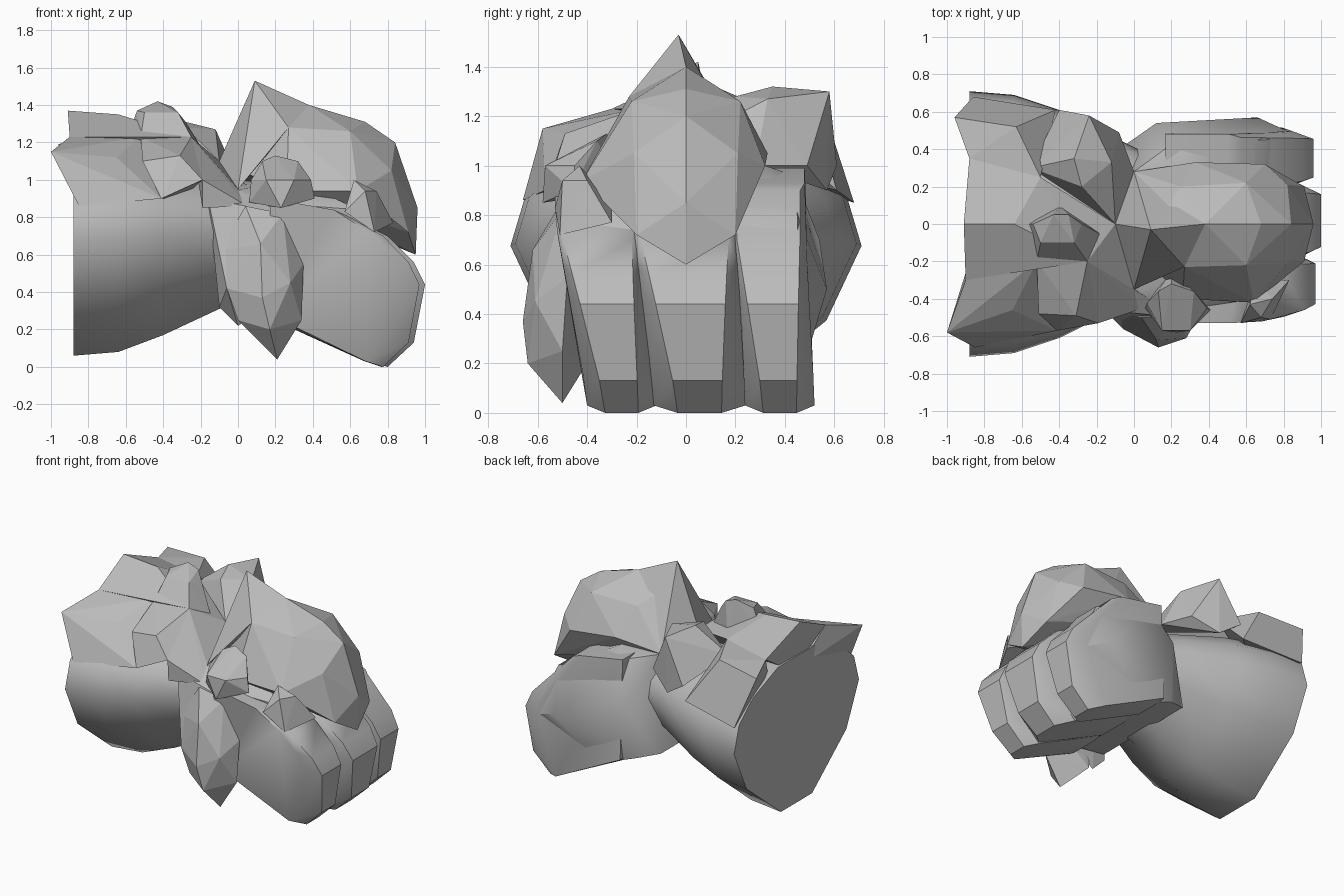
import bpy, bmesh, math

default_cube = bpy.data.objects.get("Cube")
if default_cube:
    bpy.data.objects.remove(default_cube, do_unlink=True)

# One stone colour for everything
stone = bpy.data.materials.new("stone_grey")
stone.use_nodes = True
GREY = (.5, .5, .5, 1)
stone.diffuse_color = GREY
stone.node_tree.nodes["Principled BSDF"].inputs["Base Color"].default_value = GREY


def finish(bm, name, smooth_angle=None):
    """Turn a bmesh into a named stone object, flat or smooth by angle."""
    bmesh.ops.recalc_face_normals(bm, faces=bm.faces[:])
    mesh = bpy.data.meshes.new(name)
    bm.to_mesh(mesh)
    bm.free()
    mesh.materials.append(stone)
    obj = bpy.data.objects.new(name, mesh)
    bpy.context.collection.objects.link(obj)
    if smooth_angle:
        bpy.ops.object.select_all(action="DESELECT")
        obj.select_set(True)
        bpy.context.view_layer.objects.active = obj
        bpy.ops.object.shade_smooth_by_angle(angle=math.radians(smooth_angle))
    return obj


def rock(name, points, smooth_angle=None):
    """Chipped boulder: the convex hull of a few corner points."""
    bm = bmesh.new()
    verts = [bm.verts.new(p) for p in points]
    result = bmesh.ops.convex_hull(bm, input=verts)
    spare = {g for g in result["geom_interior"] + result["geom_unused"]
             if isinstance(g, bmesh.types.BMVert)}
    bmesh.ops.delete(bm, geom=list(spare), context="VERTS")
    bmesh.ops.dissolve_limit(bm, angle_limit=math.radians(2),
                             verts=bm.verts[:], edges=bm.edges[:])
    return finish(bm, name, smooth_angle)


def loft(name, rings, smooth_angle):
    """Skin a row of equal closed rings and cap both ends."""
    bm = bmesh.new()
    rows = [[bm.verts.new(p) for p in ring] for ring in rings]
    count = len(rows[0])
    for row, following in zip(rows, rows[1:]):
        for i in range(count):
            j = (i + 1) % count
            bm.faces.new((row[i], row[j], following[j], following[i]))
    bm.faces.new(rows[0])
    bm.faces.new(rows[-1])
    return finish(bm, name, smooth_angle)


def pair(x, y, z):
    """The same corner on the front and the back side."""
    return [(x, -y, z), (x, y, z)]


def mix(start, end, factor):
    return start + (end - start) * factor


# Forearm: half profile mirrored across y, tapering along x to the wrist
half = [(.25, 0), (.8, .28), (1, .55), (.92, .72), (.7, .84), (.3, .94)]
profile = half + [(-y, z) for y, z in reversed(half)]
rings = []
for x, width, low, high in [(-.88, .71, .06, 1.18), (-.64, .69, .08, 1.18),
                            (-.4, .61, .17, 1.14), (-.1, .46, .31, 1.06), (.1, .36, .38, 1)]:
    rings.append([(x, y * width, mix(low, high, z)) for y, z in profile])
loft("forearm", rings, 50)

# Corners shared by neighbouring stones
rim_front = (-.9, -.3, 1.23)
rim_top = (-.91, 0, 1.37)
rim_back = (-.88, .35, 1.22)
step_outer = (-.52, -.2, 1.23)
step_inner = (-.25, -.2, 1.23)
step_back = (-.5, .25, 1.23)
slab_foot = (-.41, -.57, .9)
wrist_front = (-.19, -.53, 1)
wrist_seam = (-.17, -.34, 1.04)
wrist_top = (-.1, 0, 1.1)
wrist_back = (0, .28, 1)
crest_foot = (0, -.35, .95)
crest_end = (.38, 0, 1.4)
crest_side = (.27, -.23, 1.28)
arm_core = (-.4, 0, 1)

# Slabs lying along the top of the forearm, with pointed outer corners
rock("arm_front_slab", [rim_front, step_outer, slab_foot, arm_core, (-1, -.58, 1.15),
                        (-.85, -.66, .86), (-.65, -.46, 1.12), (-.85, -.1, 1)])
rock("arm_top_slab", [rim_top, rim_front, rim_back, step_outer, step_inner, step_back,
                      wrist_top, arm_core, (-.64, 0, 1.35), (-.85, 0, 1)])
rock("arm_back_slab", [rim_back, step_back, (-.96, .57, 1.19), (-.86, .68, .85),
                       (-.63, .52, 1.22), (-.42, .61, .9), (-.8, .2, 1)])

# Loose boulders around the forearm
rock("arm_crest_boulder", [step_outer, step_inner, (-.54, 0, 1.37), (-.43, .05, 1.42),
                           (-.35, .05, 1.39), (-.28, 0, 1.31), (-.5, -.1, 1.36),
                           (-.32, -.1, 1.36), (-.15, -.07, 1.1), (-.6, 0, 1.2),
                           (-.4, .1, 1.15)])
rock("arm_front_boulder", [step_outer, step_inner, slab_foot, wrist_front, wrist_seam,
                           (-.51, -.48, 1.1), (-.31, -.49, 1.13), (-.3, -.2, .9)])
rock("arm_back_boulder", [wrist_back, wrist_top, (-.24, .58, 1.3), (-.4, .61, 1),
                          (-.32, .35, 1.32), (-.28, .2, 1.28), (-.08, .49, 1),
                          (-.12, .33, 1.27), (-.25, .57, .9), (-.55, .3, 1.15)])
rock("wrist_slab", [wrist_front, wrist_seam, wrist_top, crest_foot, step_inner,
                    (-.19, -.52, .85), (.05, -.45, .86), (0, .1, .9)])

# Palm filling the space behind the fingers
rock("palm", pair(-.08, .4, .35) + pair(.3, .32, 1) + pair(.75, .3, .2) + [
    wrist_back, (-.1, -.35, .93), (.12, .54, .7), (.22, .44, .96), (.08, .47, .3),
    (.66, .57, .5), (.9, .46, .4), (.7, .45, .8), (.35, .48, .2), (.3, -.4, .3),
    (.25, -.46, .87), (.65, -.4, .84)], 40)


def finger(name, top, bottom, reach, crown):
    """Curled finger: an arched strip whose sides run from top to bottom y."""
    arch = [(.2, .25), (.2, crown), (.6, crown - .06), (.8, .7), (.94, .56), (1, .44),
            (.94, .13), (.8, 0), (.55, .12)]
    points = []
    for side in (0, 1):
        for x, z in arch:
            down = min(max(.75 - z, 0) * 1.4, 1)
            edge = mix(top[side], bottom[side], down)
            other = mix(top[1 - side], bottom[1 - side], down)
            points.append((x * reach, mix(edge, other, .06 + .2 * down), z))
            points.append((x * reach * .88, edge, z + .03))
    rock(name, points, 35)


finger("front_finger", (-.53, -.2), (-.4, -.12), .97, .87)
finger("middle_finger", (-.22, .2), (-.13, .24), 1, .86)
finger("back_finger", (.18, .48), (.24, .52), .96, .96)

# Back of the hand: a domed boulder with a raised crest
rock("hand_back", pair(.6, .22, 1.26) + pair(.82, .21, 1.05) + pair(.91, .2, .72) + [
    crest_end, crest_side, wrist_top, wrist_back, (.12, 0, 1.36), (.68, 0, 1.31),
    (.84, 0, 1.2), (.96, 0, .85), (.95, 0, .6), (.25, .2, 1.25), (.33, .33, 1.05),
    (.7, .32, 1), (.26, -.4, .94), (.64, -.42, .94)])
rock("hand_crest", [crest_end, crest_side, crest_foot, wrist_top, wrist_back,
                    (.09, -.03, 1.53), (.15, -.12, 1.32), (.25, .1, 1.3)])

# Thumb hanging down the front, with its knuckle stone
thumb_side = (-.06, -.56, .42)
thumb_crook = (.24, -.5, .82)
rock("thumb_base", [crest_foot, thumb_side, thumb_crook, (-.16, -.46, .9),
                    (-.1, -.42, .32), (0, -.42, .22), (.28, -.42, .4), (-.1, -.5, .65)])
rock("thumb", [thumb_side, thumb_crook, (.04, -.5, .86), (-.1, -.5, .62), (0, -.55, .25),
               (.13, -.66, .37), (.17, -.64, .2), (.21, -.5, .04), (.34, -.5, .25),
               (.35, -.48, .55), (.28, -.61, .45), (.12, -.62, .66), (.05, -.4, .2)])
rock("thumb_knuckle", [(.06, -.45, .88), (.07, -.42, 1), (.13, -.36, 1.1),
                       (.2, -.32, 1.13), (.32, -.36, 1.1), (.15, -.57, 1), (.3, -.57, 1),
                       (.39, -.45, 1), (.41, -.46, .9), (.23, -.58, .85), (.2, -.25, .9)])

# Stone over the front finger's knuckle
rock("finger_knuckle", [(.57, -.53, .83), (.62, -.43, 1), (.68, -.5, .94), (.74, -.4, .94),
                        (.83, -.3, .77), (.73, -.51, .72), (.65, -.3, .85)])
